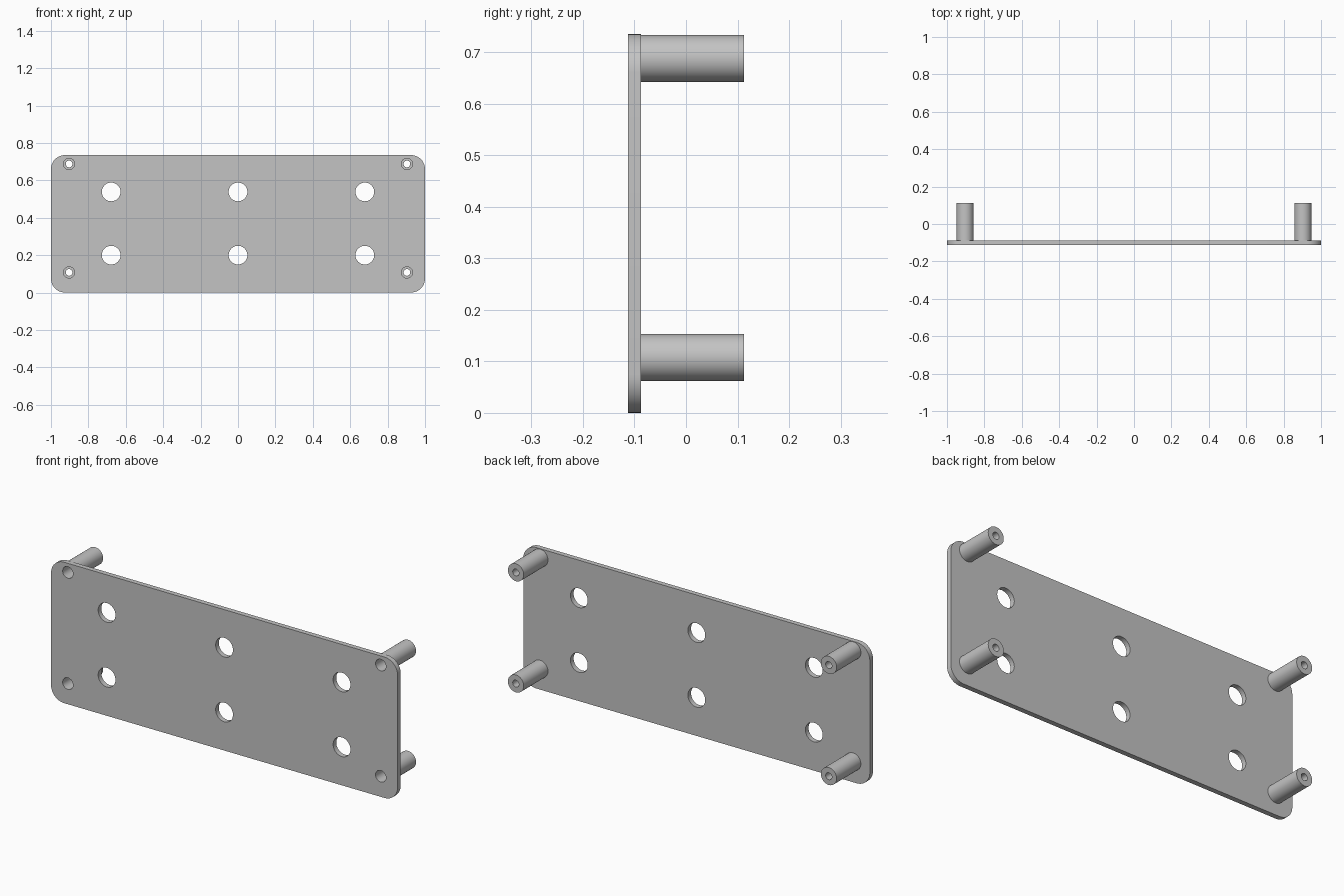
import bpy
import bmesh
from math import sin, cos, pi, radians
from mathutils import Matrix, Vector

cube = bpy.data.objects.get("Cube")
if cube:
    bpy.data.objects.remove(cube, do_unlink=True)

WIDTH, HEIGHT = 2.0, 0.735
FRONT, PLATE_BACK, BACK = -0.113, -0.087, 0.113
CORNER = 0.075
HOLE_R, POST_R, HEAD_R, SCREW_R = 0.05, 0.0455, 0.03, 0.018
HEAD_FLOOR = 0.05
POSTS = [(x, z) for x in (-0.903, 0.903) for z in (0.1075, 0.6875)]
HOLES = [(x, z) for x in (-0.678, 0, 0.678) for z in (0.2, 0.538)]

grey = bpy.data.materials.new("plain grey")
grey.use_nodes = True
colour = (0.55, 0.55, 0.55, 1)
grey.diffuse_color = colour
grey.node_tree.nodes["Principled BSDF"].inputs["Base Color"].default_value = colour


def arc(cx, cy, r, start, sweep, steps):
    return [(cx + r * cos(start + sweep * i / steps),
             cy + r * sin(start + sweep * i / steps)) for i in range(steps + 1)]


def finish(bm, name):
    bmesh.ops.remove_doubles(bm, verts=bm.verts, dist=0.0001)
    bmesh.ops.recalc_face_normals(bm, faces=bm.faces)
    mesh = bpy.data.meshes.new(name)
    bm.to_mesh(mesh)
    bm.free()
    mesh.materials.append(grey)
    obj = bpy.data.objects.new(name, mesh)
    bpy.context.collection.objects.link(obj)
    bpy.ops.object.select_all(action='DESELECT')
    obj.select_set(True)
    bpy.context.view_layer.objects.active = obj
    bpy.ops.object.shade_smooth_by_angle(angle=radians(30))
    return obj


# Mounting plate: rounded outline with round holes, filled and extruded
outline = []
for i, (sx, z) in enumerate([(1, HEIGHT - CORNER), (-1, HEIGHT - CORNER),
                             (-1, CORNER), (1, CORNER)]):
    outline += arc(sx * (WIDTH / 2 - CORNER), z, CORNER, i * pi / 2, pi / 2, 12)
loops = [outline]
loops += [arc(x, z, HOLE_R, 0, 2 * pi, 48)[:-1] for x, z in HOLES]
loops += [arc(x, z, HEAD_R, 0, 2 * pi, 48)[:-1] for x, z in POSTS]

curve = bpy.data.curves.new("plate_outline", 'CURVE')
curve.dimensions = '2D'
curve.fill_mode = 'BOTH'
curve.extrude = (PLATE_BACK - FRONT) / 2
for loop in loops:
    spline = curve.splines.new('POLY')
    spline.points.add(len(loop) - 1)
    for point, (x, z) in zip(spline.points, loop):
        point.co = (x, z, 0, 1)
    spline.use_cyclic_u = True
helper = bpy.data.objects.new("plate_outline", curve)
bpy.context.collection.objects.link(helper)
bpy.context.view_layer.update()
filled = helper.evaluated_get(bpy.context.evaluated_depsgraph_get())
bm = bmesh.new()
bm.from_mesh(filled.to_mesh())
filled.to_mesh_clear()
bpy.data.objects.remove(helper, do_unlink=True)
bm.transform(Matrix.Translation((0, (FRONT + PLATE_BACK) / 2, 0))
             @ Matrix.Rotation(pi / 2, 4, 'X'))
finish(bm, "mounting_plate")

# Standoffs: lathed sleeves with a screw-head recess open to the front
profile = [(HEAD_R, PLATE_BACK), (POST_R, PLATE_BACK), (POST_R, BACK),
           (SCREW_R, BACK), (SCREW_R, HEAD_FLOOR), (HEAD_R, HEAD_FLOOR)]
for x, z in POSTS:
    bm = bmesh.new()
    verts = [bm.verts.new((r, y, 0)) for r, y in profile]
    edges = [bm.edges.new((verts[i - 1], verts[i])) for i in range(len(verts))]
    bmesh.ops.spin(bm, geom=verts + edges, cent=(0, 0, 0), axis=(0, 1, 0),
                   angle=2 * pi, steps=48)
    bm.transform(Matrix.Translation(Vector((x, 0, z))))
    finish(bm, ("upper" if z > HEIGHT / 2 else "lower")
           + ("_left" if x > 0 else "_right") + "_standoff")
